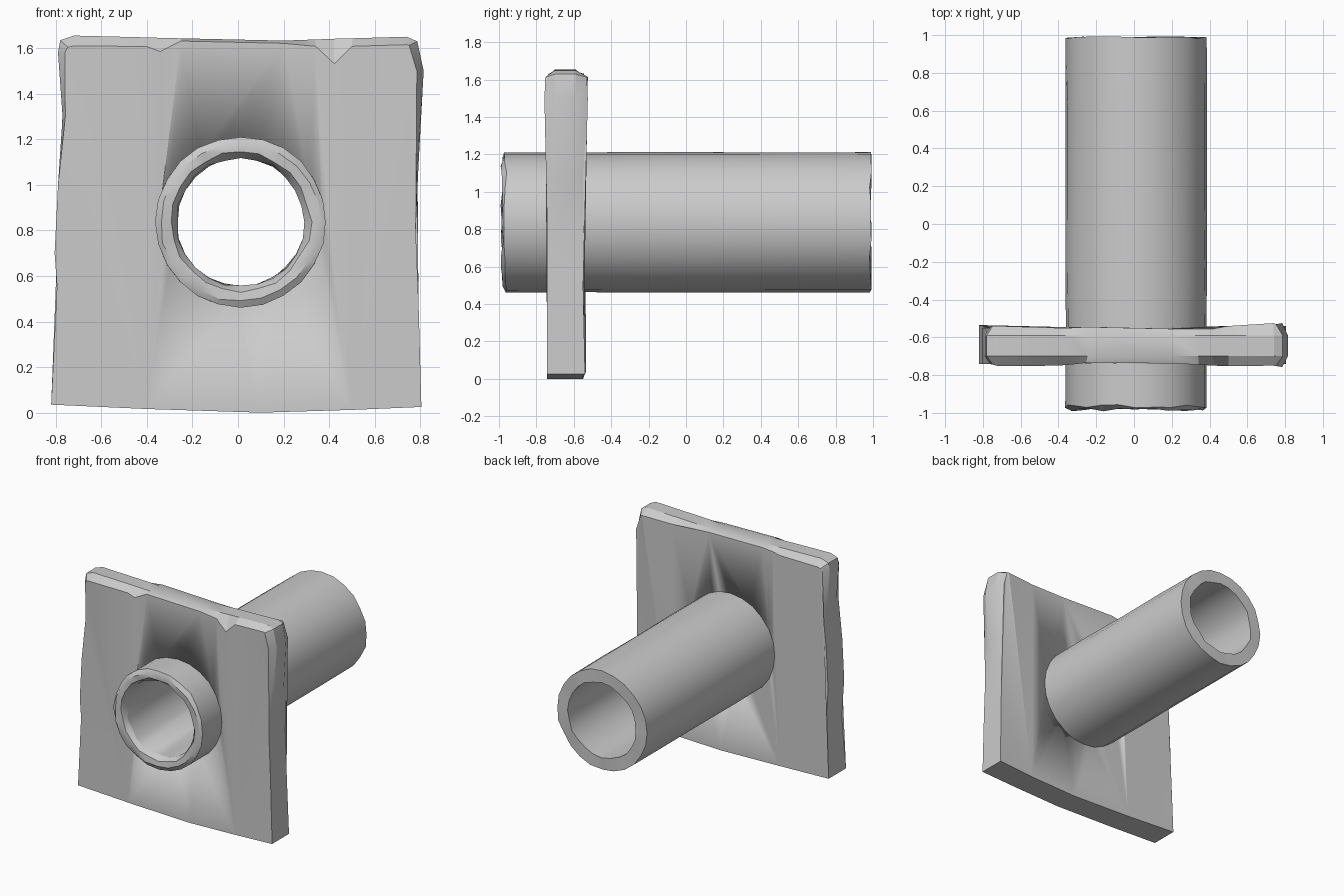
import bpy, bmesh, random
from math import sin, cos, tau, radians
from mathutils import Vector

if "Cube" in bpy.data.objects:
    bpy.data.objects.remove(bpy.data.objects["Cube"])

random.seed(4)
CX, CZ, SIDES = 0.012, 0.837, 24


def finish(name, bm, angle=30):
    bmesh.ops.recalc_face_normals(bm, faces=bm.faces)
    me = bpy.data.meshes.new(name)
    bm.to_mesh(me)
    bm.free()
    me.shade_smooth()
    me.set_sharp_from_angle(angle=radians(angle))
    ob = bpy.data.objects.new(name, me)
    bpy.context.collection.objects.link(ob)
    return ob


def bridge(bm, a, b):
    n = len(a)
    for i in range(n):
        bm.faces.new((a[i], a[(i + 1) % n], b[(i + 1) % n], b[i]))


def revolve(name, profile, closed):
    """Spin (radius, y, radial wobble, y wobble) rings about the pipe axis."""
    bm = bmesh.new()
    rings = []
    for r, y, wr, wy in profile:
        ring = []
        for i in range(SIDES):
            a = tau * i / SIDES
            rr = r + random.uniform(-wr, wr)
            ring.append(bm.verts.new((CX + rr * cos(a), y + random.uniform(-wy, wy), CZ + rr * sin(a))))
        rings.append(ring)
    for a, b in zip(rings, rings[1:]):
        bridge(bm, a, b)
    if closed:
        bridge(bm, rings[-1], rings[0])
    else:
        bm.faces.new(rings[0])
        bm.faces.new(rings[-1])
    return finish(name, bm)


# Hollow pipe with a worn front rim and a flat back end
revolve("pipe", [
    (0.374, -0.965, 0.003, 0.010), (0.374, -0.55, 0.002, 0), (0.376, -0.2, 0.002, 0),
    (0.374, 0.2, 0.002, 0), (0.375, 0.6, 0.002, 0), (0.374, 0.987, 0.003, 0.006),
    (0.283, 0.987, 0.006, 0.006), (0.281, 0.0, 0.002, 0), (0.281, -0.94, 0.006, 0.010),
    (0.305, -0.978, 0.008, 0.006), (0.350, -0.985, 0.006, 0.008)], True)

# Plate outline: x, z, chamfer width, front y, back y
outline = [
    (-0.82, 0.035, 0, -0.742, -0.535), (-0.4, 0.016, 0, -0.742, -0.545),
    (0.1, 0.0, 0, -0.742, -0.55), (0.5, 0.012, 0, -0.742, -0.55),
    (0.805, 0.025, 0, -0.742, -0.54), (0.792, 0.5, 0, -0.742, -0.55),
    (0.78, 0.8, 0, -0.742, -0.55), (0.792, 1.08, 0.006, -0.742, -0.55),
    (0.815, 1.5, 0.03, -0.757, -0.525), (0.787, 1.63, 0.04, -0.752, -0.53),
    (0.74, 1.65, 0.035, -0.75, -0.525), (0.5, 1.643, 0.035, -0.752, -0.54),
    (0.42, 1.641, 0.11, -0.75, -0.555), (0.34, 1.638, 0.03, -0.745, -0.555),
    (0.2, 1.633, 0.012, -0.738, -0.555), (-0.25, 1.643, 0.012, -0.735, -0.545),
    (-0.34, 1.645, 0.06, -0.745, -0.55), (-0.4, 1.647, 0.04, -0.75, -0.55),
    (-0.72, 1.655, 0.045, -0.752, -0.54), (-0.78, 1.635, 0.045, -0.745, -0.54),
    (-0.79, 1.58, 0.03, -0.742, -0.545), (-0.77, 1.3, 0.012, -0.742, -0.55),
    (-0.79, 1.0, 0, -0.742, -0.55), (-0.805, 0.7, 0, -0.742, -0.55),
    (-0.785, 0.42, 0, -0.742, -0.55)]

# Square plate with chamfers along its upper edges
bm = bmesh.new()
loops = [[], [], [], []]
n = len(outline)
for i, (x, z, c, yf, yb) in enumerate(outline):
    p, q = outline[i - 1], outline[(i + 1) % n]
    inward = Vector((-(q[1] - p[1]), q[0] - p[0])).normalized() * c
    xi, zi = x + inward.x, z + inward.y
    back_scale = 1 if c < 0.05 else 0.4
    xb, zb = x + inward.x * back_scale, z + inward.y * back_scale
    for loop, co in zip(loops, ((xi, yf, zi), (x, -0.70, z), (x, -0.59, z), (xb, yb, zb))):
        loop.append(bm.verts.new(co))
for a, b in zip(loops, loops[1:]):
    bridge(bm, a, b)
caps = [bm.faces.new(loops[0]), bm.faces.new(loops[-1])]
bmesh.ops.triangulate(bm, faces=caps)
bmesh.ops.remove_doubles(bm, verts=bm.verts, dist=0.0001)
plate = finish("plate", bm, 20)

# Hole where the pipe passes through the plate
cutter = revolve("hole_cutter", [(0.362, -0.9, 0, 0), (0.362, -0.4, 0, 0)], False)
cutter.hide_render = True
mod = plate.modifiers.new("hole", "BOOLEAN")
mod.operation, mod.solver, mod.object = "DIFFERENCE", "EXACT", cutter
bpy.context.view_layer.objects.active = plate
plate.select_set(True)
bpy.ops.object.modifier_apply(modifier=mod.name)
bpy.data.objects.remove(cutter)
